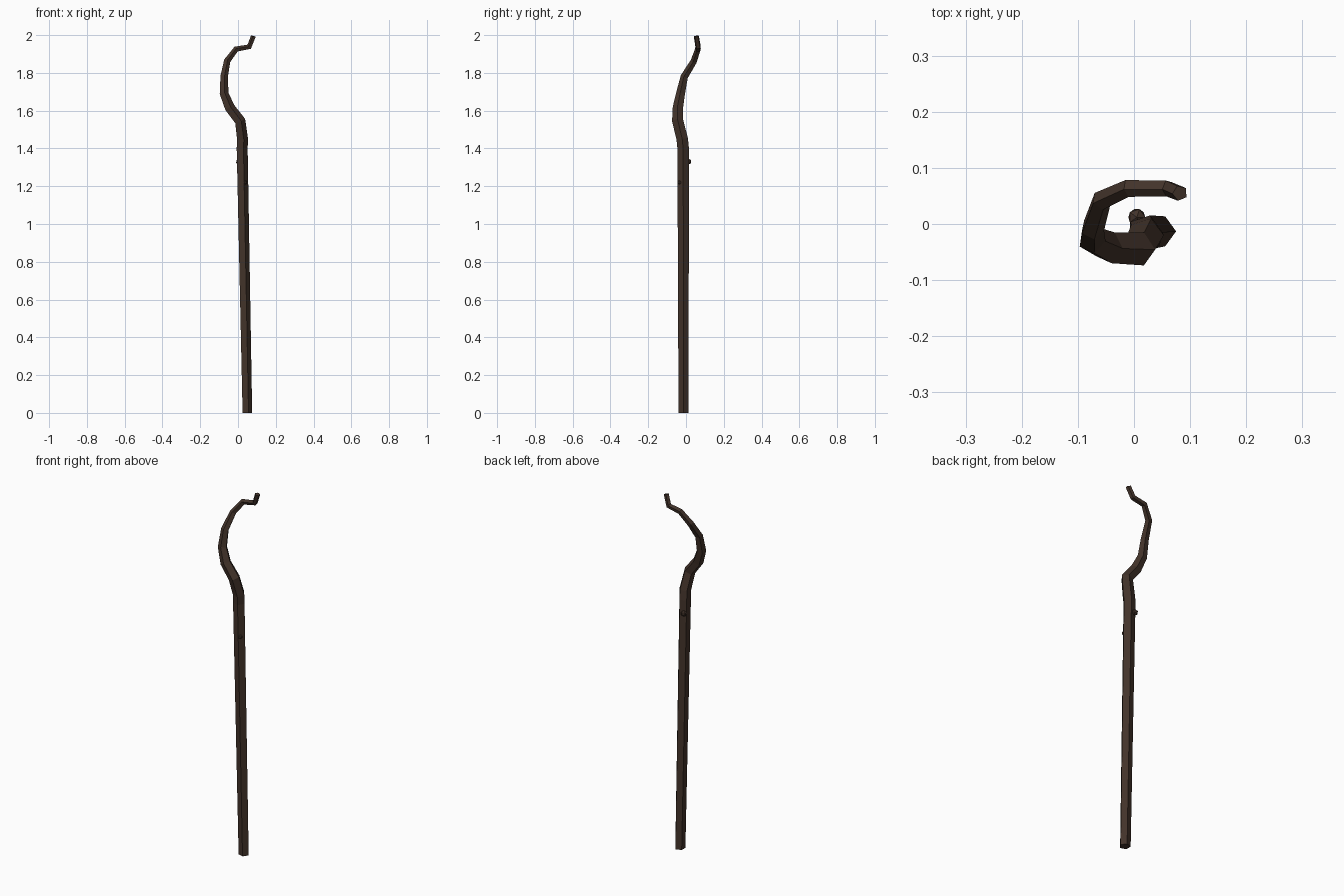
import bpy, bmesh, math
from mathutils import Vector, Matrix

if "Cube" in bpy.data.objects:
    bpy.data.objects.remove(bpy.data.objects["Cube"])

wood = bpy.data.materials.new("dark_wood")
wood.diffuse_color = (0.055, 0.033, 0.023, 1)
wood.use_nodes = True
wood.node_tree.nodes["Principled BSDF"].inputs["Base Color"].default_value = wood.diffuse_color


def finish(bm, name):
    bmesh.ops.recalc_face_normals(bm, faces=bm.faces)
    me = bpy.data.meshes.new(name)
    bm.to_mesh(me)
    bm.free()
    me.materials.append(wood)
    ob = bpy.data.objects.new(name, me)
    bpy.context.collection.objects.link(ob)
    return ob


# Staff: five-sided section swept along a crooked path (x, y, z, radius)
path = [
    (0.047, -0.013, 0.0, 0.028),
    (0.019, -0.015, 1.40, 0.032),
    (0.021, -0.020, 1.45, 0.032),
    (0.009, -0.044, 1.545, 0.031),
    (-0.045, -0.042, 1.615, 0.029),
    (-0.075, -0.028, 1.69, 0.025),
    (-0.074, -0.008, 1.78, 0.021),
    (-0.058, 0.042, 1.862, 0.018),
    (-0.010, 0.064, 1.925, 0.016),
    (0.060, 0.064, 1.938, 0.015),
    (0.082, 0.055, 1.994, 0.014),
]
SIDES = 5
pts = [Vector(p[:3]) for p in path]
bm = bmesh.new()
rings = []
tangent, u = Vector((0, 0, 1)), Vector((1, 0, 0))
for i, (p, row) in enumerate(zip(pts, path)):
    if i == 0:
        new = Vector((0, 0, 1))
    elif i == len(pts) - 1:
        new = Vector((0.25, -0.1, 1)).normalized()
    else:
        new = ((p - pts[i - 1]).normalized() + (pts[i + 1] - p).normalized()).normalized()
    u = tangent.rotation_difference(new) @ u
    tangent = new
    v = tangent.cross(u)
    ring = []
    for k in range(SIDES):
        a = math.tau * k / SIDES
        ring.append(bm.verts.new(p + row[3] * (u * math.cos(a) + v * math.sin(a))))
    rings.append(ring)
for lo, hi in zip(rings, rings[1:]):
    for k in range(SIDES):
        n = (k + 1) % SIDES
        bm.faces.new((lo[k], lo[n], hi[n], hi[k]))
bm.faces.new(rings[0][::-1])
bm.faces.new(rings[-1])
finish(bm, "staff_shaft")

# Knots: small faceted bumps on the back and front of the shaft
for name, loc, r in [("back_knot", (0.005, 0.012, 1.33), 0.017),
                     ("front_knot", (0.035, -0.032, 1.22), 0.014)]:
    bm = bmesh.new()
    bmesh.ops.create_icosphere(bm, subdivisions=1, radius=r,
                               matrix=Matrix.Translation(loc))
    finish(bm, name)
